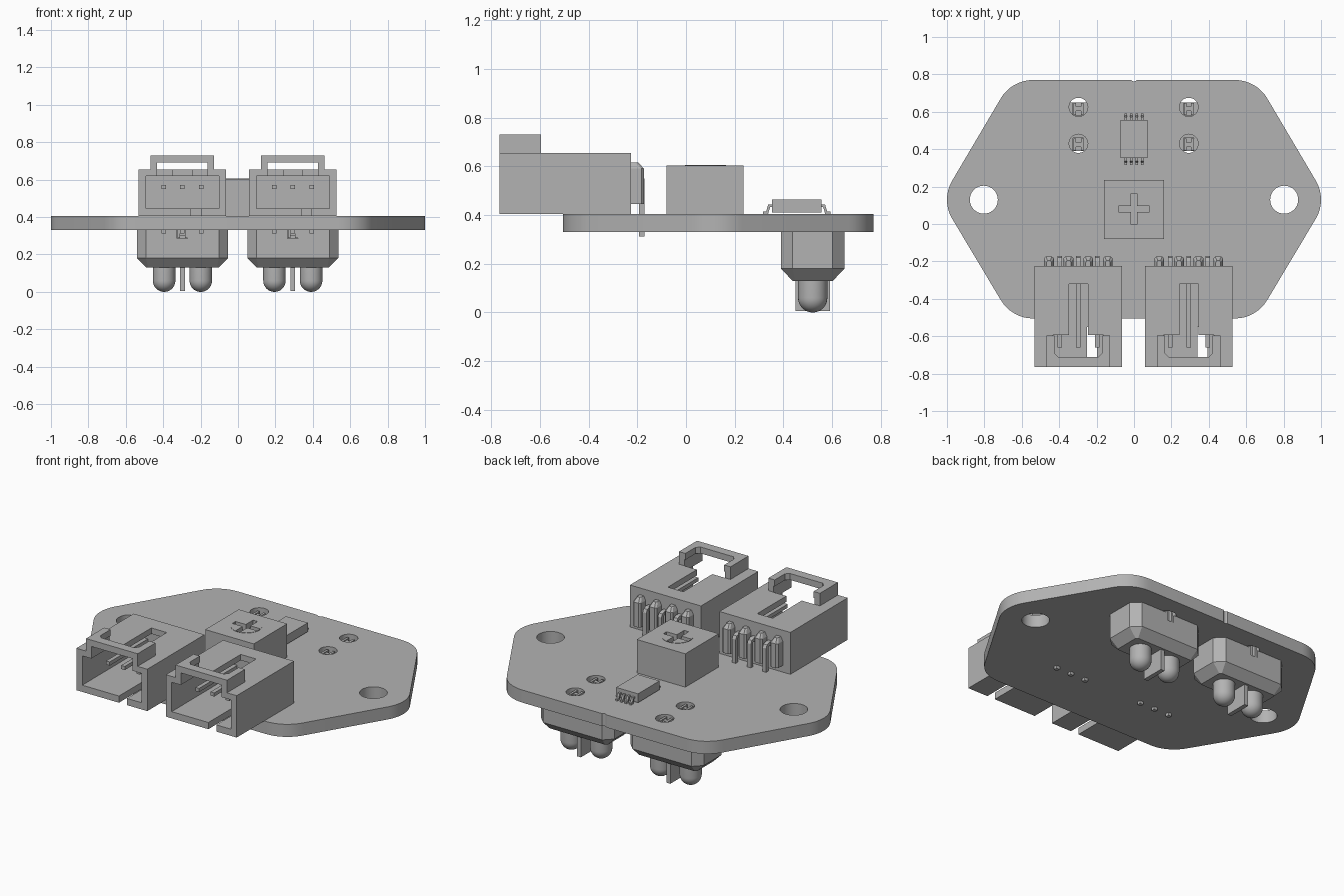
import bpy, bmesh, math

if "Cube" in bpy.data.objects:
    bpy.data.objects.remove(bpy.data.objects["Cube"], do_unlink=True)

# Single plain grey for every part
grey = bpy.data.materials.new("plain_grey")
grey.use_nodes = True
GREY = (0.45, 0.45, 0.45, 1)
grey.diffuse_color = GREY
grey.node_tree.nodes["Principled BSDF"].inputs["Base Color"].default_value = GREY


def loft(name, rings):
    """Closed solid skinned through matching rings of points."""
    bm = bmesh.new()
    loops = [[bm.verts.new(p) for p in ring] for ring in rings]
    n = len(loops[0])
    for a, b in zip(loops, loops[1:]):
        for i in range(n):
            j = (i + 1) % n
            bm.faces.new((a[i], a[j], b[j], b[i]))
    bm.faces.new(loops[0][::-1])
    bm.faces.new(loops[-1])
    bmesh.ops.recalc_face_normals(bm, faces=bm.faces)
    mesh = bpy.data.meshes.new(name)
    bm.to_mesh(mesh)
    bm.free()
    mesh.materials.append(grey)
    obj = bpy.data.objects.new(name, mesh)
    bpy.context.collection.objects.link(obj)
    return obj


def prism(name, outline, z0, z1):
    return loft(name, [[(x, y, z) for x, y in outline] for z in (z0, z1)])


def box(name, x0, x1, y0, y1, z0, z1):
    return prism(name, [(x0, y0), (x1, y0), (x1, y1), (x0, y1)], z0, z1)


def side_profile(name, profile, x, width):
    """Extrude a (y, z) profile across x."""
    return loft(name, [[(x + s * width / 2, y, z) for y, z in profile] for s in (-1, 1)])


def circle(x, y, r, n=32):
    return [(x + r * math.cos(2 * math.pi * i / n), y + r * math.sin(2 * math.pi * i / n))
            for i in range(n)]


def octagon(x, y, hx, hy, c, z):
    quarter = [(hx, hy - c), (hx - c, hy)]
    pts = quarter + [(-a, b) for a, b in quarter[::-1]]
    pts += [(-a, -b) for a, b in pts]
    return [(x + a, y + b, z) for a, b in pts]


def combine(obj, others, operation="DIFFERENCE"):
    """Apply booleans and discard the helper solids."""
    for other in others:
        mod = obj.modifiers.new("cut", "BOOLEAN")
        mod.operation, mod.solver, mod.object = operation, "EXACT", other
        bpy.context.view_layer.objects.active = obj
        bpy.ops.object.modifier_apply(modifier=mod.name)
        bpy.data.objects.remove(other, do_unlink=True)


def smooth(obj):
    bpy.ops.object.select_all(action="DESELECT")
    obj.select_set(True)
    bpy.context.view_layer.objects.active = obj
    bpy.ops.object.shade_smooth_by_angle(angle=math.radians(32))


LOW, TOP = 0.33, 0.405          # board faces
SIDES = (("right", -0.297), ("left", 0.293))
SENSOR_Y = 0.52

# Circuit board: six rounded corners
centres = [(0.8, 0.13), (0.54, 0.57), (-0.54, 0.57),
           (-0.8, 0.13), (-0.54, -0.305), (0.54, -0.305)]
outline = []
for k, (cx, cy) in enumerate(centres):
    for i in range(9):
        a = math.radians(60 * k - 30 + 60 * i / 8)
        outline.append((cx + 0.2 * math.cos(a), cy + 0.2 * math.sin(a)))
board = prism("circuit_board", outline, LOW, TOP)
holes = [(s * 0.803, 0.13, 0.075) for s in (-1, 1)]
holes += [(x, y, 0.05) for _, x in SIDES for y in (0.43, 0.625)]
holes.append((0, 0.78, 0.018))
combine(board, [prism("hole_cutter", circle(*h), 0.2, 0.6) for h in holes])
smooth(board)

# Adjustment block with a cross slot in its dial
block = box("trimmer_block", -0.16, 0.16, -0.08, 0.235, TOP, 0.604)
dial = prism("trimmer_dial", circle(0, 0.08, 0.085), 0.55, 0.606)
combine(block, [dial], "UNION")
cross = box("cross_cutter", -0.083, 0.083, 0.065, 0.095, 0.57, 0.7)
upright = box("cross_cutter", -0.015, 0.015, -0.003, 0.163, 0.57, 0.7)
combine(block, [cross, upright])

# Small chip with four bent legs on each long end
box("chip_body", -0.072, 0.072, 0.352, 0.555, 0.411, 0.464)
leg = [(0.09, 0.442), (0.117, 0.442), (0.125, 0.415), (0.138, 0.415),
       (0.138, 0.405), (0.117, 0.405), (0.109, 0.432), (0.09, 0.432)]
for s in (-1, 1):
    for i in range(4):
        side_profile("chip_leg", [(0.454 + s * y, z) for y, z in leg], -0.045 + 0.03 * i, 0.014)


def connector(side, x):
    """Open-front socket with locking hump, pins and rear ribs."""
    def part(name, x0, x1, *rest):
        return box(name, x + x0, x + x1, *rest)

    shell = part(side + "_socket_shell", -0.234, 0.234, -0.765, -0.225, TOP, 0.655)
    hump = part("hump", -0.17, 0.17, -0.765, -0.595, 0.55, 0.73)
    combine(shell, [hump], "UNION")
    combine(shell, [
        part("cavity_cutter", -0.195, 0.195, -0.8, -0.3, 0.445, 0.62),
        part("window_cutter", -0.135, 0.135, -0.8, -0.594, 0.6, 0.692),
        prism("roof_cutter", [(x - 0.128, -0.58), (x - 0.128, -0.69), (x - 0.108, -0.71),
                              (x + 0.108, -0.71), (x + 0.128, -0.69), (x + 0.128, -0.58)],
              0.656, 0.8),
        part("slot_cutter", -0.051, 0.051, -0.62, -0.32, 0.6, 0.8),
        part("floor_cutter", 0.047, 0.1, -0.8, -0.55, 0.35, 0.5),
    ])
    # Pins run through the back wall and bend down into the board
    pin = [(-0.66, 0.55), (-0.66, 0.572), (-0.2, 0.572), (-0.18, 0.565), (-0.17, 0.547),
           (-0.17, 0.312), (-0.192, 0.312), (-0.192, 0.55)]
    for i in (-1, 0, 1):
        side_profile(side + "_socket_pin", pin, x + i * 0.1, 0.024)
    # Ribs with tapered heads
    for i in range(4):
        rx = x - 0.158 + i * 0.105
        rings = []
        for half, back, z in ((0.026, -0.173, 0.445), (0.026, -0.173, 0.59), (0.013, -0.195, 0.615)):
            rings.append([(rx - half, -0.23, z), (rx + half, -0.23, z),
                          (rx + half, back - 0.01, z), (rx + half * 0.6, back, z),
                          (rx - half * 0.6, back, z), (rx - half, back - 0.01, z)])
        loft(side + "_socket_rib", rings)


def sensor(side, x):
    """Housing hung below the board with two domed bulbs and a divider."""
    housing = loft(side + "_sensor_housing", [
        octagon(x, SENSOR_Y, 0.193, 0.083, 0.01, 0.13),
        octagon(x, SENSOR_Y, 0.243, 0.13, 0.048, 0.18),
        octagon(x, SENSOR_Y, 0.243, 0.13, 0.048, LOW)])
    combine(housing, [box("groove_cutter", x - 0.028, x + 0.028,
                          SENSOR_Y + s * 0.1 - 0.04, SENSOR_Y + s * 0.1 + 0.04, 0.285, 0.4)
                      for s in (-1, 1)])
    box(side + "_sensor_divider", x - 0.013, x + 0.013, 0.449, 0.591, 0.005, 0.14)
    for s in (-1, 1):
        steps = [math.radians(4 + 86 * i / 10) for i in range(11)]
        rings = [(0.06 * math.sin(a), 0.06 - 0.06 * math.cos(a)) for a in steps] + [(0.06, 0.14)]
        bulb = loft(side + "_sensor_bulb", [[(px, py, z) for px, py in circle(x + s * 0.098, SENSOR_Y, r)]
                                            for r, z in rings])
        smooth(bulb)
        # Leads standing in the board holes
        y = SENSOR_Y + s * 0.095
        for t in (-1, 1):
            box(side + "_sensor_lead", x + t * 0.02 - 0.007, x + t * 0.02 + 0.007,
                y - 0.032, y + 0.032, 0.287, 0.395)
        box(side + "_sensor_lead_bridge", x - 0.014, x + 0.014, y - 0.012, y + 0.012, 0.3, 0.39)


for side, x in SIDES:
    connector(side, x)
    sensor(side, x)
